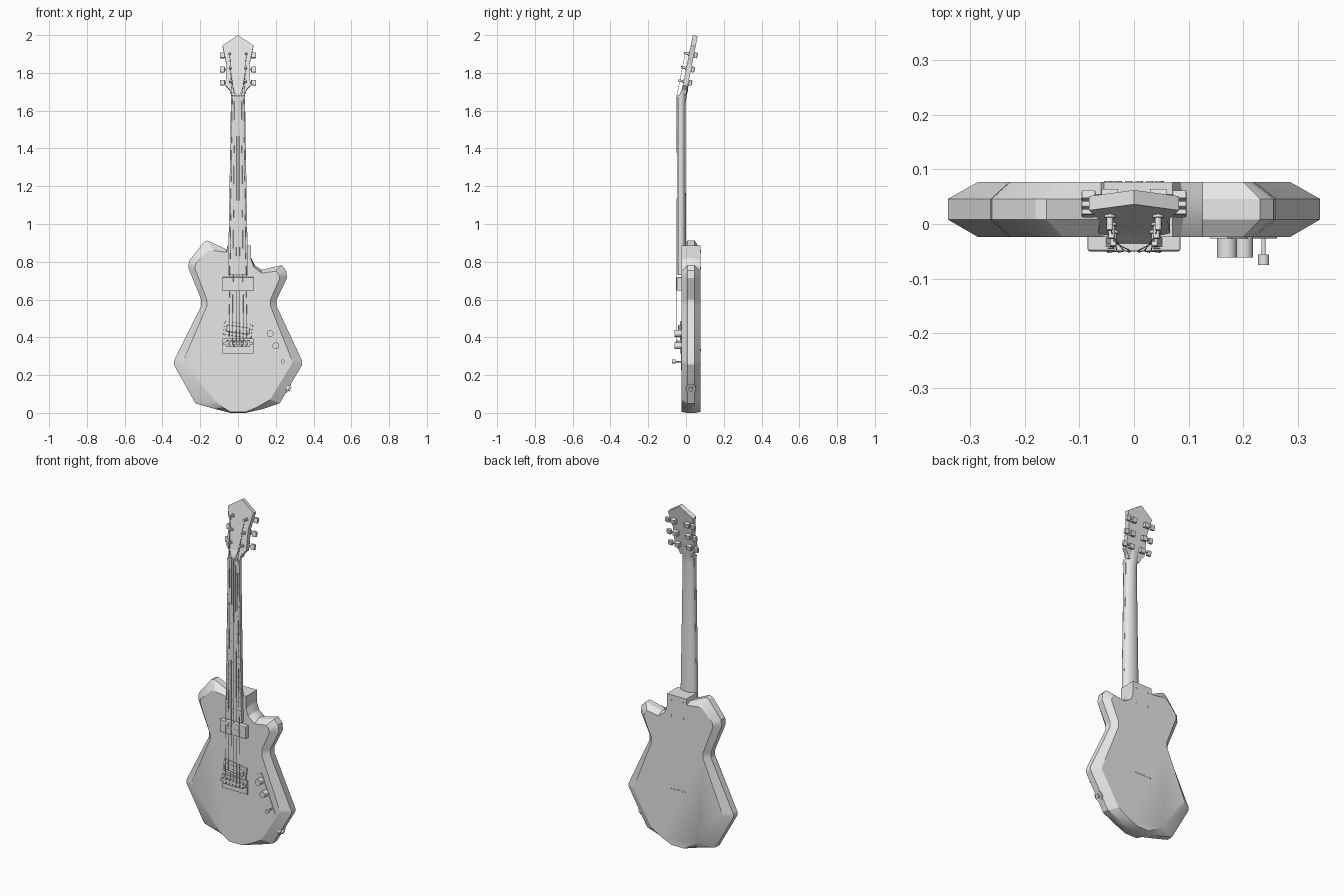
import bpy, bmesh, math
from mathutils import Vector

old = bpy.data.objects.get("Cube")
if old:
    bpy.data.objects.remove(old, do_unlink=True)

GREY = (0.8, 0.8, 0.8, 1.0)
mat = bpy.data.materials.new("light grey")
mat.use_nodes = True
mat.diffuse_color = GREY
mat.node_tree.nodes["Principled BSDF"].inputs["Base Color"].default_value = GREY


def finish(name, bm, smooth=None):
    bmesh.ops.recalc_face_normals(bm, faces=bm.faces[:])
    me = bpy.data.meshes.new(name)
    bm.to_mesh(me)
    bm.free()
    me.materials.append(mat)
    ob = bpy.data.objects.new(name, me)
    bpy.context.collection.objects.link(ob)
    if smooth:
        bpy.ops.object.select_all(action='DESELECT')
        ob.select_set(True)
        bpy.context.view_layer.objects.active = ob
        bpy.ops.object.shade_smooth_by_angle(angle=math.radians(smooth))
    return ob


def loft(name, rings, smooth=None):
    """Skin a list of equal length point rings and cap both ends."""
    bm = bmesh.new()
    loops = [[bm.verts.new(p) for p in ring] for ring in rings]
    n = len(loops[0])
    for a, b in zip(loops, loops[1:]):
        for i in range(n):
            j = (i + 1) % n
            bm.faces.new((a[i], a[j], b[j], b[i]))
    bm.faces.new(loops[0])
    bm.faces.new(loops[-1])
    return finish(name, bm, smooth)


def box(name, loc, size, rot=(0, 0, 0), bevel=0):
    bm = bmesh.new()
    bmesh.ops.create_cube(bm, size=1)
    bmesh.ops.scale(bm, vec=size, verts=bm.verts)
    if bevel:
        bmesh.ops.bevel(bm, geom=bm.edges[:], offset=bevel, segments=2, affect='EDGES', profile=0.5)
    ob = finish(name, bm)
    ob.location, ob.rotation_euler = loc, rot
    return ob


def rod(name, start, end, r, sides=16):
    start, end = Vector(start), Vector(end)
    bm = bmesh.new()
    bmesh.ops.create_cone(bm, cap_ends=True, segments=sides, radius1=r, radius2=r,
                          depth=(end - start).length)
    ob = finish(name, bm, 40)
    ob.location = (start + end) / 2
    ob.rotation_euler = (end - start).to_track_quat('Z', 'Y').to_euler()
    return ob


# Body: outer edge and inset face outline, lofted front to back
FRONT, BACK = -0.024, 0.077
outline = [  # outer x, z, inset x, z
    (.04, 0, .04, .005), (.13, .02, .10, .03), (.22, .05, .17, .07),
    (.34, .255, .285, .26), (.34, .275, .285, .28),
    (.205, .565, .172, .565), (.205, .6, .172, .6), (.26, .715, .22, .71),
    (.255, .755, .215, .735), (.23, .782, .2, .75), (.125, .757, .125, .74),
    (.09, .78, .085, .77), (.07, .82, .07, .81), (.07, .885, .07, .885),
    (-.055, .885, -.055, .885), (-.06, .865, -.06, .85), (-.16, .912, -.13, .86),
    (-.18, .905, -.155, .86), (-.26, .805, -.225, .79), (-.262, .765, -.228, .765),
    (-.195, .6, -.165, .6), (-.195, .565, -.165, .565), (-.34, .275, -.285, .285),
    (-.34, .255, -.285, .265), (-.225, .05, -.13, .065), (-.12, .02, -.08, .03),
    (-.04, 0, -.04, .005)]
inner = [(p[2], p[3]) for p in outline]
outer = [(p[0], p[1]) for p in outline]
loft("body", [[(x, y, z) for x, z in ring] for ring, y in
              ((inner, FRONT), (outer, .008), (outer, .046), (inner, BACK))], 25)

# Neck: D-shaped sections flowing into the headstock
sections = [(.74, .05, -.036, .0), (.9, .05, -.036, .0), (1.3, .043, -.036, -.002),
            (1.64, .037, -.036, -.002), (1.68, .037, -.036, .004),
            (1.70, .038, -.028, .009), (1.74, .045, -.013, .013)]
rings = []
for z, w, f, b in sections:
    arc = [math.pi * i / 12 for i in range(13)]
    rings.append([(w * math.cos(a), f + (b - f) * (.25 + .75 * math.sin(a)), z) for a in arc]
                 + [(-w, f, z), (w, f, z)])
loft("neck", rings, 40)


# Fingerboard, nut and frets
def board_half(z):
    return .052 - (z - .73) * .0158


loft("fingerboard", [[(s * board_half(z), y, z) for s, y in
                      ((-1, -.024), (-1, -.042), (-.5, -.045), (.5, -.045), (1, -.042), (1, -.024))]
                     for z in (.73, 1.67)])
box("nut", (0, -.038, 1.674), (.074, .022, .01))
for i in range(1, 22):
    z = .4 + 1.27 * 2 ** (-i / 12)
    if z > .74:
        box("fret", (0, -.0445, z), (board_half(z) * 1.9, .002, .002))


# Headstock: tilted plate
def head_y(z):
    return -.022 + (z - 1.71) * .2


half = [(.037, 1.69), (.045, 1.712), (.066, 1.735), (.064, 1.78), (.062, 1.85), (.082, 1.945)]
head = half + [(0, 2.0)] + [(-x, z) for x, z in reversed(half)]
loft("headstock", [[(x, head_y(z) + d, z - d * .2) for x, z in head] for d in (0, .026)])

# Tuners and strings
TILT = math.atan(-.2)
N = Vector((0, -1, .2)).normalized()
for side in (-1, 1):
    for k, z in enumerate((1.755, 1.825, 1.9)):
        face = Vector((side * (.038 + .003 * k), head_y(z), z))
        tip = face + N * .028
        rod("tuner_post", face - N * .01, tip, .006, 12)
        rod("tuner_collar", face, face + N * .005, .01, 12)
        back = face - N * .036
        box("tuner_housing", back, (.03, .02, .026), (TILT, 0, 0))
        rod("tuner_shaft", back, back + Vector((side * .04, 0, 0)), .004, 8)
        knob = Vector((side * .083, back.y, back.z))
        box("tuner_button", knob, (.026, .016, .03), (TILT, 0, 0), .003)
        order = (k + .5) / 2.5
        top = Vector((side * .031 * order, -.0495, 1.674))
        rod("string", (side * .048 * order, -.052, .36), top, .0011, 6)
        rod("string_end", top, face + N * .02, .0011, 6)

# Pickups
box("neck_pickup", (0, -.035, .683), (.17, .03, .072), bevel=.004)
box("bridge_pickup_base", (0, -.026, .44), (.15, .012, .072), (0, math.radians(8), 0), .003)
box("bridge_pickup", (0, -.032, .44), (.125, .02, .036), (0, math.radians(8), 0), .006)
for i in range(6):
    x = (i - 2.5) * .019
    rod("neck_pole", (x, -.03, .683), (x, -.0515, .683), .004, 10)
    rod("bridge_pole", (x, -.03, .44 - x * .14), (x, -.0435, .44 - x * .14), .004, 10)
    # Saddles and rear string ferrules
    box("saddle", (x * 1.15, -.041, .365), (.018, .018, .034), bevel=.002)
    rod("ferrule", (x, BACK - .005, .335), (x, BACK + .002, .335), .007, 12)

# Bridge plate with raised rear lip
box("bridge_plate", (0, -.028, .355), (.164, .01, .08))
box("bridge_bar", (0, -.04, .367), (.16, .018, .012))

# Control plate, knobs, switch
box("control_plate", (.2, FRONT - .001, .345), (.035, .003, .24), (0, math.radians(-22), 0))
for x, z in ((.17, .42), (.2, .355)):
    rod("control_knob", (x, FRONT, z), (x, -.061, z), .018, 24)
rod("switch_stem", (.237, FRONT, .272), (.237, -.06, .272), .004, 10)
rod("switch_tip", (.237, -.056, .272), (.237, -.075, .272), .01, 16)

# Output jack on the lower edge
edge = Vector((.266, .026, .13))
out = Vector((.87, 0, -.5))
rod("jack_plate", edge - out * .01, edge + out * .004, .026, 24)
rod("jack_socket", edge, edge + out * .014, .012, 16)

# Neck bolts
for x in (-.035, .045):
    for z in (.765, .855):
        rod("neck_bolt", (x, BACK - .005, z), (x, BACK + .002, z), .007, 12)
